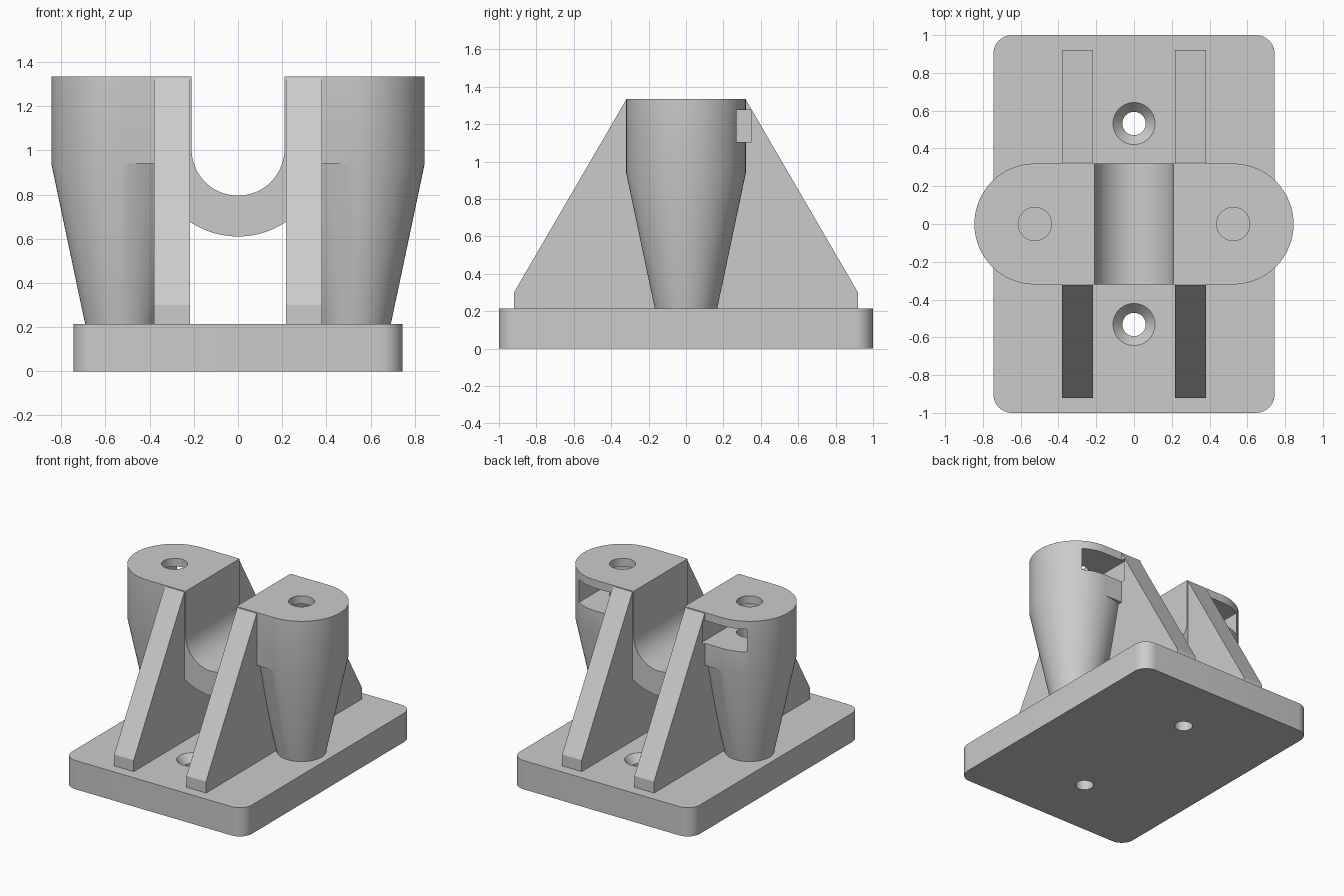
import bpy, bmesh, math
from mathutils import Vector

if "Cube" in bpy.data.objects:
    bpy.data.objects.remove(bpy.data.objects["Cube"])

grey = bpy.data.materials.new("plain grey")
grey.diffuse_color = (0.6, 0.6, 0.6, 1)
grey.use_nodes = True
grey.node_tree.nodes["Principled BSDF"].inputs["Base Color"].default_value = grey.diffuse_color

TOP, BASE, SHOULDER = 1.335, 0.215, 0.94
CX, R, R_FOOT = 0.525, 0.32, 0.165      # tower centre, top and foot radius


def make(name, bm):
    bmesh.ops.recalc_face_normals(bm, faces=bm.faces[:])
    me = bpy.data.meshes.new(name)
    bm.to_mesh(me)
    bm.free()
    ob = bpy.data.objects.new(name, me)
    bpy.context.collection.objects.link(ob)
    me.materials.append(grey)
    return ob


def prism(name, points, direction):
    """Extrude a flat outline of 3D points along a direction."""
    bm = bmesh.new()
    face = bm.faces.new([bm.verts.new(p) for p in points])
    ext = bmesh.ops.extrude_face_region(bm, geom=[face])
    verts = [g for g in ext["geom"] if isinstance(g, bmesh.types.BMVert)]
    bmesh.ops.translate(bm, verts=verts, vec=Vector(direction))
    return make(name, bm)


def arc(cx, cy, r, a0, a1, n):
    return [(cx + r * math.cos(math.radians(a0 + (a1 - a0) * i / n)),
             cy + r * math.sin(math.radians(a0 + (a1 - a0) * i / n))) for i in range(n + 1)]


def cone(name, x, y, z0, z1, r0, r1):
    bm = bmesh.new()
    bmesh.ops.create_cone(bm, cap_ends=True, segments=48, radius1=r0, radius2=r1, depth=z1 - z0)
    bmesh.ops.translate(bm, verts=bm.verts[:], vec=(x, y, (z0 + z1) / 2))
    return make(name, bm)


def cut(ob, cutters):
    """Subtract the cutters and bake the result."""
    bpy.context.view_layer.objects.active = ob
    for c in cutters:
        mod = ob.modifiers.new("cut", 'BOOLEAN')
        mod.operation, mod.solver, mod.object = 'DIFFERENCE', 'EXACT', c
        bpy.ops.object.modifier_apply(modifier=mod.name)


def smooth(ob):
    bpy.ops.object.select_all(action='DESELECT')
    ob.select_set(True)
    bpy.context.view_layer.objects.active = ob
    bpy.ops.object.shade_smooth_by_angle(angle=math.radians(25))


def tower(name, s):
    """D-shaped head on a tapered round foot, with a flat ledge between them."""
    n = 32
    bm = bmesh.new()

    def ring(pts, z):
        return [bm.verts.new((s * x, y, z)) for x, y in pts]

    def walls(a, b, closed):
        for i in range(len(a) if closed else len(a) - 1):
            j = (i + 1) % len(a)
            bm.faces.new((a[i], a[j], b[j], b[i]))

    outline = arc(CX, 0, R, -90, 90, n) + [(0.21, R), (0.21, -R)]
    head, ledge = ring(outline, TOP), ring(outline, SHOULDER)
    walls(head, ledge, True)
    bm.faces.new(head)
    inner = [(max(x, 0.225), y) for x, y in arc(CX, 0, R, 90, 270, n)[1:-1]]
    neck = ledge[:n + 1] + ring(inner, SHOULDER)
    foot = ring(arc(CX, 0, R_FOOT, -90, 270, 2 * n)[:-1], BASE - 0.01)
    walls(neck, foot, True)
    bm.faces.new(foot)
    bm.faces.new(neck[n:] + [ledge[0], ledge[n + 2], ledge[n + 1]])
    return make(name, bm)


# Base plate with rounded corners and two countersunk screw holes
W, L, C = 0.745, 1.0, 0.1
corners = [(W - C, L - C, 0), (C - W, L - C, 90), (C - W, C - L, 180), (W - C, C - L, 270)]
outline = [p for x, y, a in corners for p in arc(x, y, C, a, a + 90, 10)]
base = prism("base_plate", [(x, y, 0) for x, y in outline], (0, 0, BASE))
helpers = []
for y in (-0.532, 0.532):
    helpers.append(cone("screw_hole_cutter", 0, y, -0.1, 0.4, 0.062, 0.062))
    helpers.append(cone("countersink_cutter", 0, y, BASE - 0.06, BASE + 0.012, 0.058, 0.122))
cut(base, helpers)
smooth(base)

# Cradle joining the two towers
side = 0.3
a = math.degrees(math.acos(side / 0.39))
u = arc(0, 1.0, 0.39, 180 + a, 360 - a, 32) + [(side, 1.0)]
u += arc(0, 1.005, 0.21, 360, 180, 40) + [(-side, 1.0)]
smooth(prism("cradle", [(x, -R, z) for x, z in u], (0, 2 * R, 0)))

for s, label in ((-1, "left"), (1, "right")):
    # Bolt hole and nut slot that opens at the back
    bolt = cone("bolt_hole_cutter", s * CX, 0, 0.85, 1.5, 0.088, 0.088)
    h = 0.17
    nut = [(h, 0.35), (-h, 0.35), (-h, -0.098), (0, -0.196), (h, -0.098)]
    slot = prism("nut_slot_cutter", [(s * CX + x, y, 1.105) for x, y in nut], (0, 0, 0.17))
    helpers += [bolt, slot]

    # Tower
    body = tower(label + "_tower", s)
    cut(body, [bolt, slot])
    smooth(body)

    # Sloped rib running front to back through the tower
    half = [(0.92, BASE - 0.01), (0.92, 0.30), (0.322, 1.328)]
    profile = half + [(-y, z) for y, z in reversed(half)]
    rib = prism(label + "_rib", [(s * 0.218, y, z) for y, z in profile], (s * 0.162, 0, 0))
    cut(rib, [slot])

# Remove the cutting helpers
for ob in helpers:
    bpy.data.objects.remove(ob, do_unlink=True)
